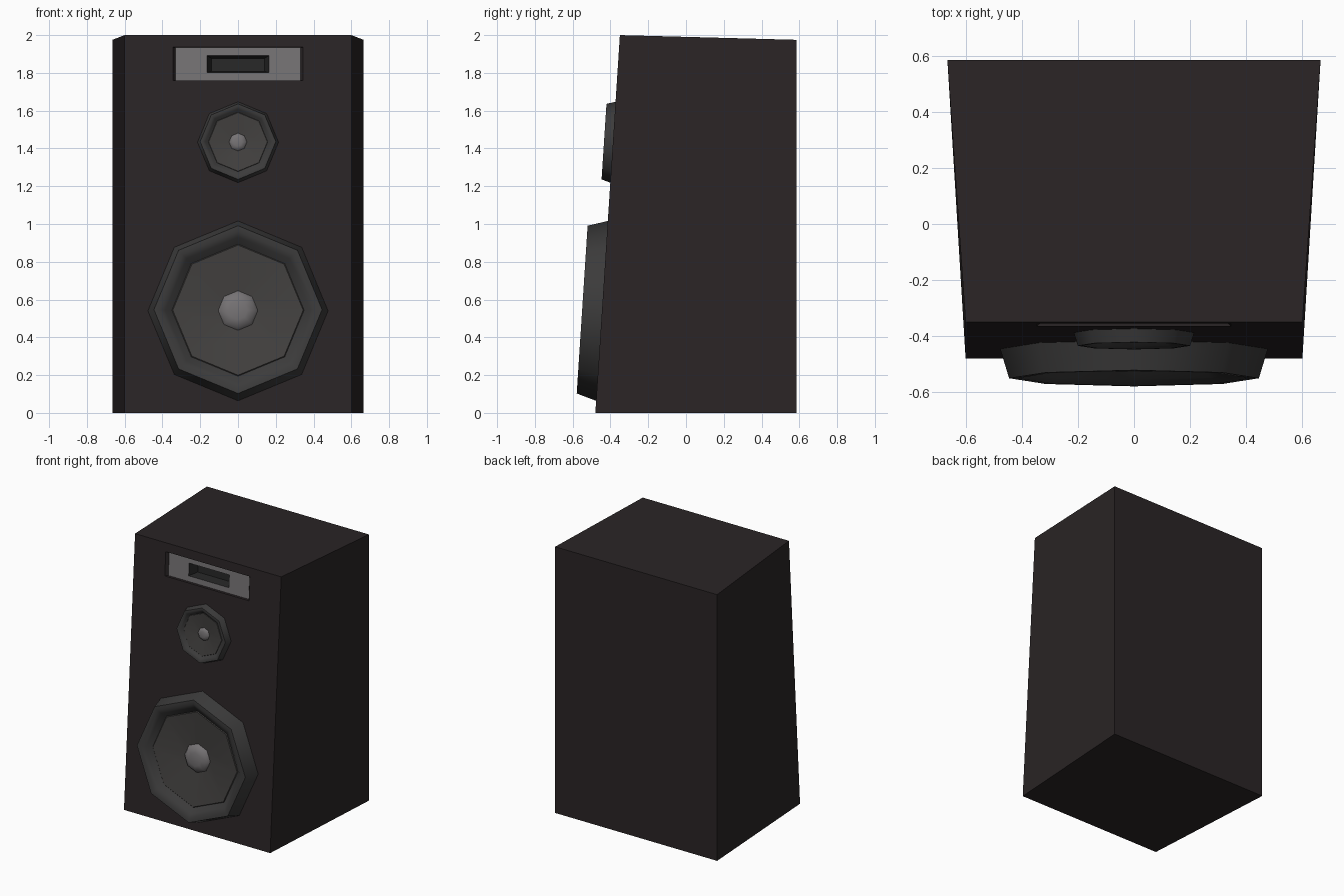
import bpy, bmesh, math
from mathutils import Vector

if "Cube" in bpy.data.objects:
    bpy.data.objects.remove(bpy.data.objects["Cube"])

TILT = math.atan2(0.13, 2.0)          # lean of the front baffle
UP = Vector((0, math.sin(TILT), math.cos(TILT)))
OUT = Vector((0, -math.cos(TILT), math.sin(TILT)))


def baffle(z):
    """Point on the front baffle centre line at height z."""
    return Vector((0, -0.48 + 0.065 * z, z))


def material(name, r, g, b):
    m = bpy.data.materials.new(name)
    m.diffuse_color = (r, g, b, 1)
    m.use_nodes = True
    m.node_tree.nodes["Principled BSDF"].inputs["Base Color"].default_value = m.diffuse_color
    return m


BLACK = material("cabinet_black", 0.023, 0.018, 0.019)
RUBBER = material("surround_dark", 0.045, 0.044, 0.044)
CONE = material("cone_grey", 0.055, 0.052, 0.05)
LIGHT = material("light_grey", 0.18, 0.17, 0.175)
DARK = material("slot_dark", 0.02, 0.02, 0.02)


def loft(name, rings, mats, cap_start=False, cap_end=True, smooth=None):
    """Skin a row of equal rings; mats holds one material per band plus end cap."""
    bm = bmesh.new()
    rows = [[bm.verts.new(p) for p in ring] for ring in rings]
    slots = list(dict.fromkeys(mats))
    n = len(rows[0])
    for a, b, m in zip(rows, rows[1:], mats):
        for i in range(n):
            j = (i + 1) % n
            bm.faces.new((a[i], a[j], b[j], b[i])).material_index = slots.index(m)
    if cap_start:
        bm.faces.new(rows[0][::-1])
    if cap_end:
        bm.faces.new(rows[-1]).material_index = slots.index(mats[-1])
    mesh = bpy.data.meshes.new(name)
    bm.to_mesh(mesh)
    bm.free()
    ob = bpy.data.objects.new(name, mesh)
    bpy.context.collection.objects.link(ob)
    for m in slots:
        mesh.materials.append(m)
    if smooth:
        bpy.ops.object.select_all(action='DESELECT')
        ob.select_set(True)
        bpy.context.view_layer.objects.active = ob
        bpy.ops.object.shade_smooth_by_angle(angle=math.radians(smooth))
    return ob


def rect(hx, hv, depth, z=1.848):
    """Rectangle on the baffle, pushed in by depth."""
    c = baffle(z) - OUT * depth
    return [c + Vector((sx * hx, 0, 0)) + UP * (sv * hv)
            for sx, sv in ((-1, -1), (1, -1), (1, 1), (-1, 1))]


def driver(name, z, size):
    """Eight-sided speaker: surround, cone and dust cap from one profile."""
    surround = [(0.48, -0.01), (0.445, 0.105), (0.415, 0.105), (0.385, 0.085), (0.35, 0.055)]
    cone = [(0.35, 0.055), (0.345, 0.06), (0.105, 0.03)]
    cap = [(0.105, 0.03), (0.09, 0.05), (0.05, 0.062)]
    c = baffle(z)

    def ring(r, h):
        return [c + (Vector((math.cos(t), 0, 0)) + UP * math.sin(t)) * (r * size)
                + OUT * (h * size) for t in (k * math.pi / 4 for k in range(8))]

    for part, prof, mat, end in (("surround", surround, RUBBER, False),
                                 ("cone", cone, CONE, False),
                                 ("dust_cap", cap, LIGHT, True)):
        loft(f"{name}_{part}", [ring(*p) for p in prof], [mat] * len(prof),
             cap_end=end, smooth=50)


# Cabinet: back panel, front edge, then the rim of the horn recess and its wall
back = [Vector(p) for p in ((-0.665, 0.585, 0), (0.665, 0.585, 0),
                            (0.665, 0.585, 1.975), (-0.665, 0.585, 1.975))]
front = [Vector(p) for p in ((-0.60, -0.48, 0), (0.60, -0.48, 0),
                             (0.60, -0.35, 2), (-0.60, -0.35, 2))]
loft("cabinet", [back, front, rect(0.345, 0.088, 0), rect(0.33, 0.087, 0.02)],
     [BLACK] * 3, cap_start=True, cap_end=False)

# Tweeter horn plate with its tapering slot
loft("tweeter_horn", [rect(0.33, 0.087, 0.02), rect(0.165, 0.046, 0.02),
                      rect(0.14, 0.034, 0.09)], [LIGHT, DARK, DARK])

# Woofer and midrange share one shape
driver("woofer", 0.54, 1.0)
driver("midrange", 1.433, 0.45)
